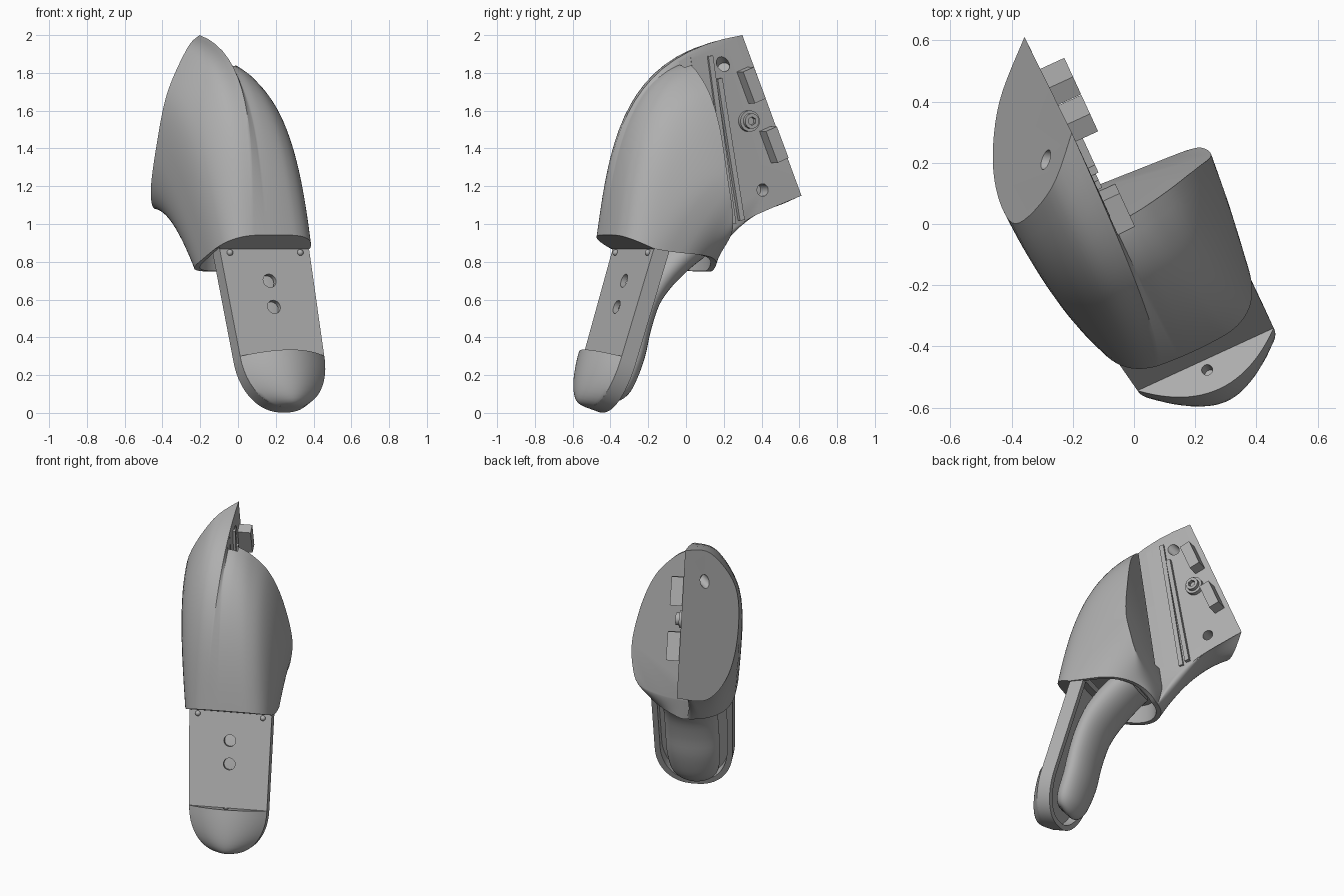
import bpy, bmesh, math
from mathutils import Vector, Matrix

if "Cube" in bpy.data.objects:
    bpy.data.objects.remove(bpy.data.objects["Cube"])

# Everything is laid out in a local frame (u across, v back, z up), turned 24.7 degrees about z
TURN = Matrix.Rotation(math.radians(24.7), 4, 'Z')
grey = bpy.data.materials.new("plain grey")
grey.diffuse_color = (0.43, 0.43, 0.43, 1)
grey.use_nodes = True
grey.node_tree.nodes["Principled BSDF"].inputs["Base Color"].default_value = grey.diffuse_color


def finish(name, bm):
    bmesh.ops.recalc_face_normals(bm, faces=bm.faces)
    bm.transform(TURN)
    me = bpy.data.meshes.new(name)
    bm.to_mesh(me)
    bm.free()
    me.materials.append(grey)
    ob = bpy.data.objects.new(name, me)
    bpy.context.collection.objects.link(ob)
    return ob


def activate(ob):
    bpy.ops.object.select_all(action='DESELECT')
    ob.select_set(True)
    bpy.context.view_layer.objects.active = ob


def smooth(ob, deg=32):
    activate(ob)
    bpy.ops.object.shade_smooth_by_angle(angle=math.radians(deg))


def cut(ob, cutters):
    for c in cutters:
        m = ob.modifiers.new("cut", 'BOOLEAN')
        m.operation, m.solver, m.object = 'DIFFERENCE', 'EXACT', c
        activate(ob)
        bpy.ops.object.modifier_apply(modifier=m.name)
        bpy.data.objects.remove(c)


def loft(bm, rings, cap_start=True, cap_end=True):
    vs = [[bm.verts.new(p) for p in r] for r in rings]
    n = len(vs[0])
    for a, b in zip(vs, vs[1:]):
        for i in range(n):
            bm.faces.new((a[i], a[(i + 1) % n], b[(i + 1) % n], b[i]))
    if cap_start:
        bm.faces.new(vs[0])
    if cap_end:
        bm.faces.new(vs[-1])
    return vs


def spline(pts, k):
    """Catmull-Rom through tuples of any size, ends kept."""
    out, n = [], len(pts)
    for i in range(n - 1):
        a, b, c, d = (pts[max(0, min(n - 1, j))] for j in (i - 1, i, i + 1, i + 2))
        for s in range(k):
            t = s / k
            out.append(tuple(0.5 * (2 * q + (r - p) * t + (2 * p - 5 * q + 4 * r - w) * t * t
                                    + (3 * q - p - 3 * r + w) * t ** 3)
                             for p, q, r, w in zip(a, b, c, d)))
    return out + [pts[-1]]


def bar(name, p, q, hu, hw):
    p, q = Vector(p), Vector(q)
    x = Vector((1, 0, 0))
    y = (q - p).cross(x).normalized()
    bm = bmesh.new()
    loft(bm, [[e + x * a * hu + y * b * hw for a, b in ((-1, -1), (1, -1), (1, 1), (-1, 1))]
              for e in (p, q)])
    return finish(name, bm)


def cyl(name, p, q, r, n=32):
    p, q = Vector(p), Vector(q)
    rot = (q - p).to_track_quat('Z', 'Y').to_matrix().to_4x4()
    bm = bmesh.new()
    bmesh.ops.create_cone(bm, cap_ends=True, segments=n, radius1=r, radius2=r,
                          depth=(q - p).length, matrix=Matrix.Translation((p + q) / 2) @ rot)
    return finish(name, bm)


# ---- main body: rim loop lofted to a stepped back outline (u, v, z, rim angle)
ledge = [(-.06, .03, 1.855, -5), (0, .03, 1.84, 1), (.08, .04, 1.79, 15), (.18, .06, 1.68, 35),
         (.26, .08, 1.5, 60), (.32, .095, 1.25, 85), (.315, .125, 1.08, 115),
         (.27, .145, .96, 140), (.12, .155, .90, 160), (-.06, .165, .88, 185)]
under = [ledge[-1], (-.06, .35, 1.01, 190), (-.07, .705, 1.15, 200)]
cheek = [under[-1], (-.232, .548, 1.08, 225), (-.335, .376, 1.18, 245), (-.37, .23, 1.41, 270),
         (-.34, .16, 1.69, 300), (-.195, .22, 1.93, 330), (-.06, .356, 2.0, 345)]
ridge = [cheek[-1], (-.06, .18, 1.92, 350), (-.06, .03, 1.855, 355)]
runs = [spline(ledge, 6), spline(under, 4), spline(cheek, 6), spline(ridge, 4)]
outline = [p for r in runs for p in r[:-1]]


def rim(deg):
    c, s = math.cos(math.radians(deg)), math.sin(math.radians(deg))
    e = 0.6 if c > 0 else (1.0 if s > 0 else 0.9)
    # linear near the front so that the meridians spread evenly
    u = math.copysign(min(abs(s) ** e, abs(s) * 1.75), s) * 0.285
    v = -0.155 - math.copysign(abs(c) ** e, c) * 0.305
    z = 0.748 + 0.195 * max(0, (0.15 - v) / 0.61) ** 1.7
    return Vector((u, v, z + .4 * max(0, u) * max(0, (v + .31) / .46)))


def meridian(pt, t):
    r, e = rim(pt[3]), Vector(pt[:3])
    f = (1 + math.cos(math.radians(pt[3]))) / 2
    d = e - r
    lift = .11 * (1 - f) * max(0, d.y) / .55
    c1 = r + Vector((d.x * .45, (1 - f) * .33 * d.y + f * .055, d.z * (.33 + .07 * f) + lift))
    c2 = r + Vector((d.x * .9, (1 - f) * .67 * d.y + f * (.225 - .18 * d.y),
                     d.z * (.67 + .23 * f) + lift))
    k = 1 - t
    return r * k ** 3 + c1 * 3 * k * k * t + c2 * 3 * k * t * t + e * t ** 3


inner = []
for p in outline:
    r = rim(p[3])
    v = -.155 + (r.y + .155) * .9
    inner.append(Vector((r.x * .9, max(-.30, v), .862 if v < -.30 else r.z + .003)))
rings = [[p + Vector((0, 0, .12)) for p in inner], inner]
rings += [[meridian(p, i / 18) for p in outline] for i in range(19)]
bm = bmesh.new()
end = loft(bm, rings, True, False)[-1]
n1 = len(runs[0]) - 1
n2 = n1 + len(runs[1]) - 1
n3 = n2 + len(runs[2]) - 1
bm.faces.new(end[:n1 + 1])                       # ledge
bm.faces.new(end[n2:n3 + 1])                     # cheek face
bm.faces.new([end[0]] + end[n1:n2 + 1] + end[n3:])  # upright joint wall
body = finish("body_shell", bm)
hole_a, hole_b = Vector((-.06, .243, 1.847)), Vector((-.175, .312, 1.777))
run = (hole_b - hole_a).normalized()
cut(body, [bar("corner_groove", (-.032, .01, 1.95), (-.032, .145, 1.02), .03, .035),
           cyl("joint_hole", hole_a - run * .08, hole_a + run * .05, .033),
           cyl("cheek_hole", hole_b + run * .08, hole_b - run * .05, .033),
           cyl("lower_hole", (-.16, .476, 1.18), (.0, .476, 1.18), .033)])
smooth(body)

# ---- details on the joint wall
axis = Vector((0, .38, -.925))
for i, (v, z) in enumerate(((.39, 1.735), (.523, 1.42))):
    c = Vector((-.03, v, z))
    bar(f"joint_block_{i + 1}", c - axis * .09, c + axis * .09, .05, .034)
bar("joint_rail", (-.06, .215, 1.77), (-.06, .345, 1.02), .025, .014)
bar("joint_step", (-.06, .165, 1.89), (-.06, .30, 1.0), .015, .014)
smooth(cyl("bolt_flange", (-.08, .39, 1.545), (-.035, .39, 1.545), .056))
bolt = cyl("bolt_head", (-.08, .39, 1.545), (-.01, .39, 1.545), .04)
cut(bolt, [cyl("hex_socket", (-.04, .39, 1.545), (.02, .39, 1.545), .023, 6)])
smooth(bolt)


# ---- finger frame: u across, s down the flat plate, o outward from it
def P(u, s, o):
    return Vector((u + .01 + .03 * s, -.313 - .314 * s - .949 * o, .865 - .949 * s + .314 * o))


def half_width(a):
    return .245 * max(0, math.cos(a)) ** .85


arc = [math.radians(i * 5) for i in range(18)]
left = [(-half_width(a), .595 + .285 * math.sin(a)) for a in arc]
u_loop = [(-.262, -.06)] + left + [(0, .88)] + [(-u, s) for u, s in reversed(left)] + [(.262, -.06)]
small = [(u * .86, .42 + (s - .42) * .93) for u, s in u_loop]
bm = bmesh.new()
loft(bm, [[P(u, s, 0) for u, s in u_loop], [P(u, s, -.09) for u, s in u_loop],
          [P(u, s, -.09) for u, s in small], [P(u, s, -.03) for u, s in small]])
frame = finish("finger_frame", bm)
cut(frame, [cyl("plate_hole", P(0, s, -.06), P(0, s, .05), .037) for s in (.174, .32)])
smooth(frame)

# ---- domed toe cap with a square shelf on top
bm = bmesh.new()
rings = []
for a in [math.radians(x) for x in (0, 8, 16, 24, 32, 40, 48, 56, 64, 71, 77, 82, 86, 89)]:
    w, s, h = half_width(a), .595 + .285 * math.sin(a), .112 * math.cos(a) ** .5
    row = [P(w * t / 12, s, h * (1 - (t / 12) ** 2)) for t in range(-12, 13)]
    rings.append(row + [P(w, s, -.012), P(-w, s, -.012)])
loft(bm, rings)
toe = finish("toe_cap", bm)
cut(toe, [cyl("shelf_hole", P(-.01, .55, .035), P(-.01, .66, .035), .018, 20)])
smooth(toe, 35)

# ---- small nubs at the top corners of the plate
for side in (-1, 1):
    bm = bmesh.new()
    bmesh.ops.create_uvsphere(bm, u_segments=16, v_segments=10, radius=.017,
                              matrix=Matrix.Translation(P(side * .205, .018, .002)))
    smooth(finish("nub_left" if side < 0 else "nub_right", bm), 60)

# ---- inner finger: bent tube of ellipses (v, z, half width, half depth)
path = spline([(-.452, .083, .05, .025), (-.44, .098, .11, .055), (-.415, .16, .15, .078),
               (-.362, .3, .168, .082), (-.325, .45, .17, .082), (-.272, .6, .17, .084),
               (-.195, .72, .173, .095), (-.08, .83, .17, .1), (.02, .89, .16, .09)], 4)
rings = []
for i, (v, z, ru, rd) in enumerate(path):
    a, b = path[max(0, i - 1)], path[min(len(path) - 1, i + 1)]
    t = Vector((0, b[0] - a[0], b[1] - a[1])).normalized()
    nrm = Vector((0, t.z, -t.y))
    rings.append([Vector((ru * math.cos(q) + .02, v, z)) + nrm * rd * math.sin(q)
                  for q in (math.tau * k / 32 for k in range(32))])
bm = bmesh.new()
loft(bm, rings)
smooth(finish("inner_finger", bm), 60)
